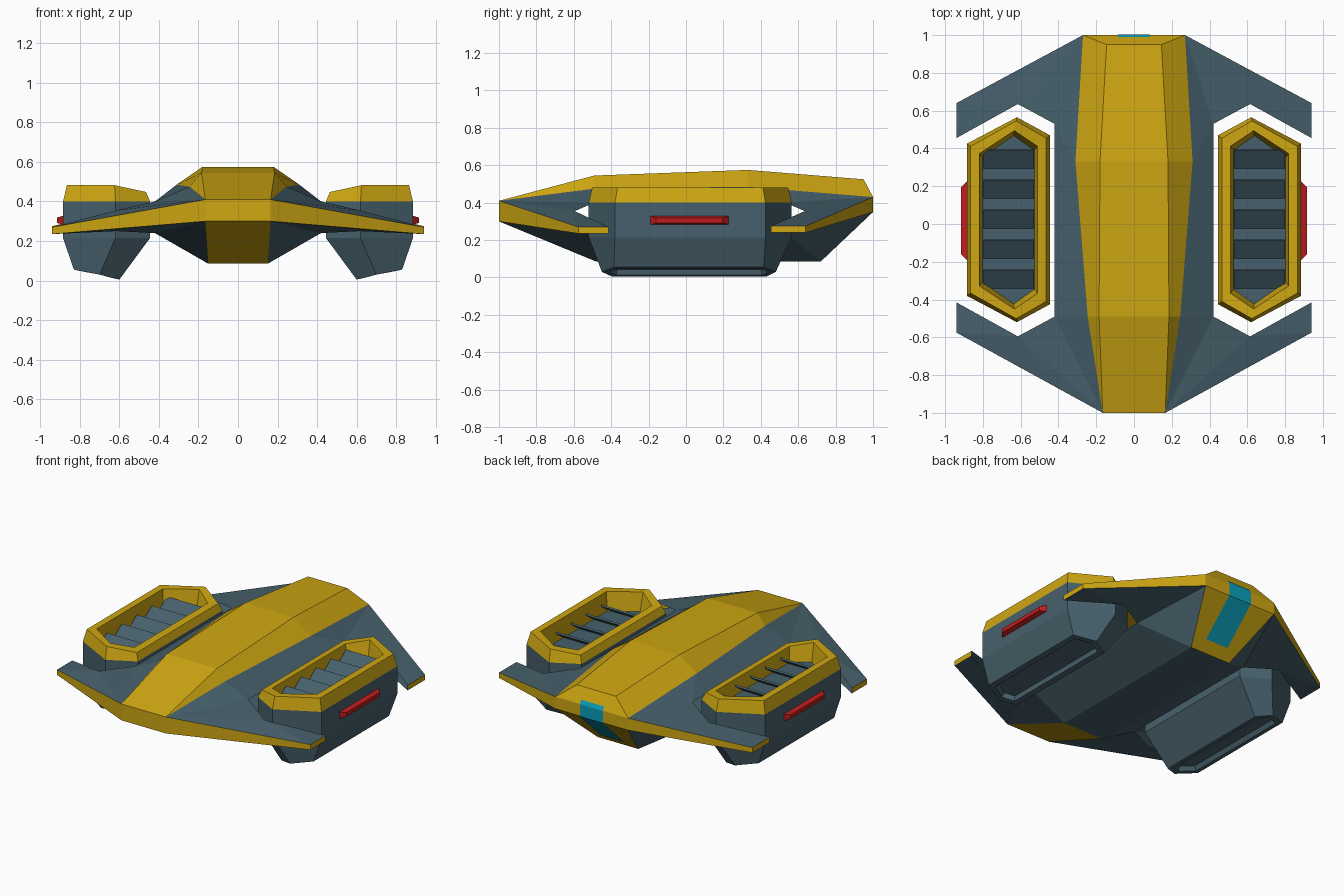
import bpy, bmesh, math
from mathutils import Vector, Matrix

if "Cube" in bpy.data.objects:
    bpy.data.objects.remove(bpy.data.objects["Cube"])


def material(name, rgb):
    m = bpy.data.materials.new(name)
    m.diffuse_color = (*rgb, 1)
    m.use_nodes = True
    m.node_tree.nodes["Principled BSDF"].inputs["Base Color"].default_value = m.diffuse_color
    return m


YELLOW = material("mustard yellow", (0.62, 0.385, 0.006))
SLATE = material("slate blue", (0.062, 0.118, 0.150))
RED = material("signal red", (0.52, 0.012, 0.012))
CYAN = material("cyan", (0.003, 0.35, 0.50))


def finish(bm, name, mats):
    bmesh.ops.remove_doubles(bm, verts=bm.verts, dist=0.0005)
    bmesh.ops.recalc_face_normals(bm, faces=bm.faces)
    me = bpy.data.meshes.new(name)
    bm.to_mesh(me)
    bm.free()
    for m in mats:
        me.materials.append(m)
    ob = bpy.data.objects.new(name, me)
    bpy.context.collection.objects.link(ob)
    return ob


def add_face(bm, pts, mat=0):
    f = bm.faces.new([bm.verts.new(p) for p in pts])
    f.material_index = mat
    return f


# ---- Hull: hollow skin, open along the pod bays ----
# plan outline: front corner, tip, tip, notch, bay, bay, notch, tip, tip, rear corner
PLAN = [(.165, -1), (.94, -.575), (.94, -.415), (.615, -.595), (.42, -.49),
        (.42, .53), (.615, .635), (.94, .455), (.94, .64), (.27, 1)]
Z_TOP = [.41, .27, .27, .355, .40, .40, .355, .275, .275, .43]
Z_LOW = [.30, .235, .235, .25, .24, .24, .25, .24, .24, .35]
top = [(x, y, z) for (x, y), z in zip(PLAN, Z_TOP)] + [(.245, -.49, .475), (.31, .33, .485)]
low = [(x, y, z) for (x, y), z in zip(PLAN, Z_LOW)] + [(.15, -.48, .085), (.15, .72, .085)]
SKIN = [(0, 1, 3), (1, 2, 3), (0, 3, 4), (0, 4, 10), (10, 4, 5, 11),
        (11, 5, 9), (5, 6, 9), (6, 8, 9), (6, 7, 8)]
spine = [top[0], (.185, -.49, .545), (.18, .33, .575), (.145, .95, .525), top[9]]


def centre(p):
    return (0, p[1], p[2])


half = []                                   # (points, material slot)
for idx in SKIN:                            # upper and lower skins
    half += [([top[i] for i in idx], 1), ([low[i] for i in idx], 1)]
for a, b in ((0, 1), (1, 2), (7, 8), (8, 9)):   # edge band and wing tips
    half.append(([top[a], top[b], low[b], low[a]], 0))
half += [([spine[0], spine[1], top[10]], 0),    # roof shoulders
         ([spine[1], spine[2], top[11], top[10]], 0),
         ([spine[2], spine[3], top[9], top[11]], 0)]
# strips running across the centre line, all the way round
loop = spine + [low[9], low[11], low[10], low[0], top[0]]
for i in range(len(loop) - 1):
    a, b = loop[i], loop[i + 1]
    half.append(([a, b, centre(b), centre(a)], 1 if i == 6 else 0))

bm = bmesh.new()
for pts, mat in half:
    for s in (1, -1):
        add_face(bm, [(s * x, y, z) for x, y, z in pts], mat)
finish(bm, "hull", [YELLOW, SLATE])

# ---- Rear light strip: thin plate folded over the tail ----
bm = bmesh.new()
strip = [(.990, .456), (1.003, .431), (1.003, .349), (.783, .139)]
for (y0, z0), (y1, z1) in zip(strip, strip[1:]):
    add_face(bm, [(-.085, y0, z0), (.085, y0, z0), (.085, y1, z1), (-.085, y1, z1)])
finish(bm, "rear_light_strip", [CYAN])

# ---- Engine pods ----
HEX = [(.885, -.38), (.885, .425), (.62, .565), (.445, .47), (.445, -.425), (.62, -.52)]
BASE = [(.83, -.385, .055), (.83, .415, .055), (.70, .48, .03),
        (.60, .43, .005), (.60, -.395, .005), (.70, -.45, .03)]
CX, CY = .665, .022


def ring(sx, sy, z, z_inner=None):
    """Hexagon scaled about the pod centre; inboard side may sit lower."""
    return [(CX + (x - CX) * sx, CY + (y - CY) * sy,
             z_inner if z_inner and x < .5 else z) for x, y in HEX]


def loft(bm, rings, s):
    rings = [[(s * x, y, z) for x, y, z in r] for r in rings]
    for a, b in zip(rings, rings[1:]):
        for i in range(6):
            j = (i + 1) % 6
            add_face(bm, [a[i], a[j], b[j], b[i]])
    return rings


def box_taper(bm, s, x0, x1, yc, zc, hy, hz, inset):
    """Bar whose outer face is smaller than its inner face."""
    a = [(s * x0, yc + u * hy, zc + v * hz) for u, v in ((-1, -1), (1, -1), (1, 1), (-1, 1))]
    b = [(s * x1, yc + u * (hy - inset), zc + v * (hz - inset * .3))
         for u, v in ((-1, -1), (1, -1), (1, 1), (-1, 1))]
    for i in range(4):
        j = (i + 1) % 4
        add_face(bm, [a[i], a[j], b[j], b[i]])
    add_face(bm, b)
    add_face(bm, a)


for side, s in (("right", 1), ("left", -1)):
    # pod body with recessed underside panel
    bm = bmesh.new()
    rings = loft(bm, [BASE, ring(1, 1, .215), ring(1, 1, .40), ring(.62, .82, .36)], s)
    add_face(bm, rings[-1])
    bottom = add_face(bm, rings[0])
    bmesh.ops.remove_doubles(bm, verts=bm.verts, dist=0.0005)
    bmesh.ops.recalc_face_normals(bm, faces=bm.faces)
    bottom = min(bm.faces, key=lambda f: f.calc_center_median().z)
    bmesh.ops.inset_individual(bm, faces=[bottom], thickness=.04, depth=0)
    bmesh.ops.inset_individual(bm, faces=[bottom], thickness=.012, depth=-.03)
    finish(bm, side + "_pod_body", [SLATE])

    # yellow intake rim
    bm = bmesh.new()
    loft(bm, [ring(1, 1, .40), ring(.91, .965, .482, .448),
              ring(.70, .87, .482, .455), ring(.62, .82, .355), ring(1, 1, .40)], s)
    finish(bm, side + "_pod_rim", [YELLOW])

    # tilted vent slats
    bm = bmesh.new()
    for i in range(5):
        m = (Matrix.Translation((s * .665, .345 - i * .159, .392))
             @ Matrix.Rotation(math.radians(35), 4, 'X')
             @ Matrix.Diagonal((.27, .115, .012, 1)))
        bmesh.ops.create_cube(bm, size=1, matrix=m)
    finish(bm, side + "_vent_slats", [SLATE])

    # red side light
    bm = bmesh.new()
    box_taper(bm, s, .88, .915, .018, .305, .213, .024, .035)
    finish(bm, side + "_side_light", [RED])
